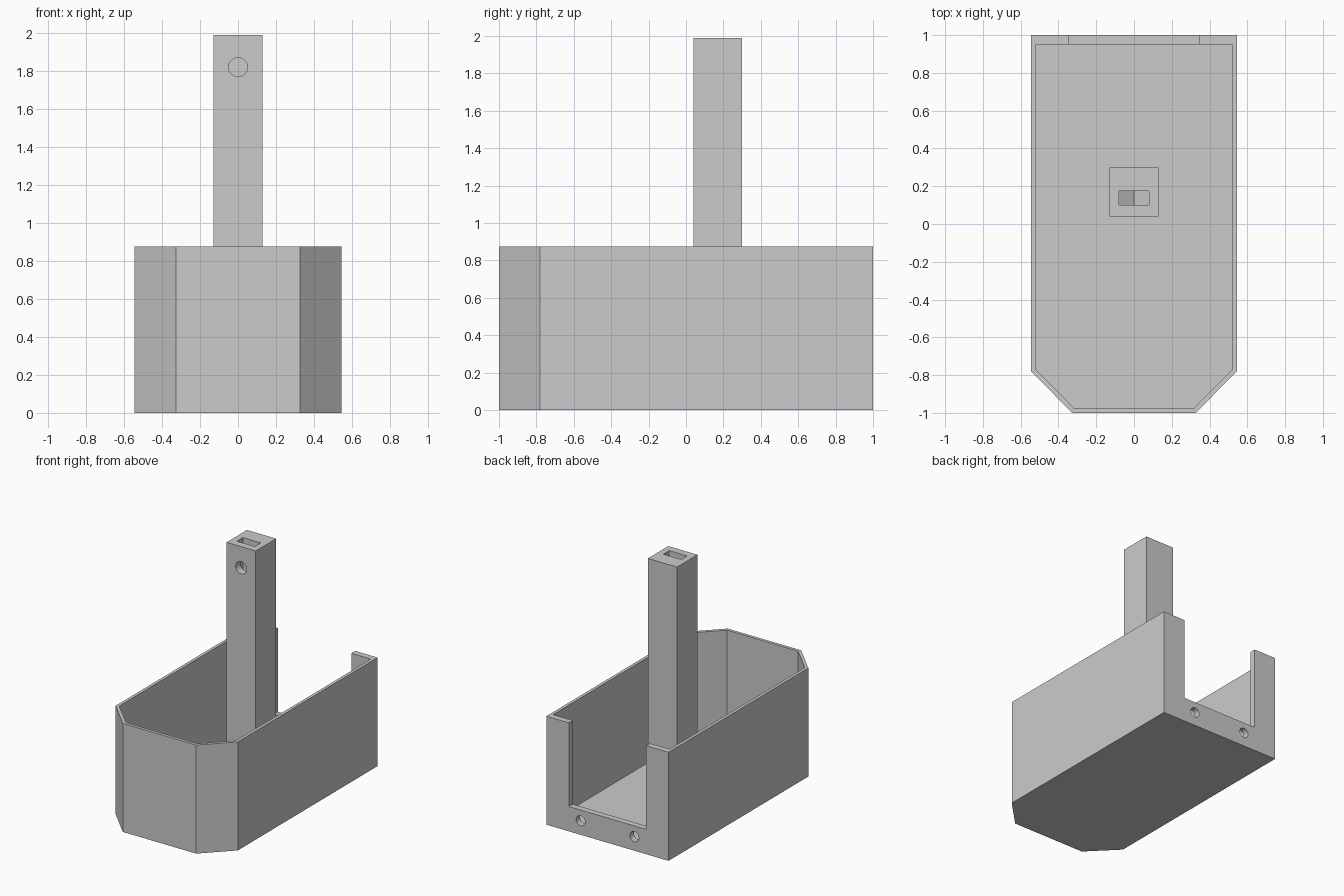
import bpy
import bmesh
from math import radians
from mathutils import Matrix, Vector

cube = bpy.data.objects.get("Cube")
if cube:
    bpy.data.objects.remove(cube, do_unlink=True)

# One plain grey for the whole model
GREY = (0.6, 0.6, 0.6, 1.0)
grey = bpy.data.materials.new("light_grey")
grey.use_nodes = True
grey.diffuse_color = GREY
grey.node_tree.nodes["Principled BSDF"].inputs["Base Color"].default_value = GREY


def add_object(name, bm):
    bmesh.ops.recalc_face_normals(bm, faces=bm.faces)
    mesh = bpy.data.meshes.new(name)
    bm.to_mesh(mesh)
    bm.free()
    mesh.materials.append(grey)
    obj = bpy.data.objects.new(name, mesh)
    bpy.context.collection.objects.link(obj)
    return obj


def prism(name, outline, depth):
    """Extrude a closed outline of 3D points along a vector."""
    bm = bmesh.new()
    face = bm.faces.new([bm.verts.new(p) for p in outline])
    new = bmesh.ops.extrude_face_region(bm, geom=[face])["geom"]
    verts = [g for g in new if isinstance(g, bmesh.types.BMVert)]
    bmesh.ops.translate(bm, verts=verts, vec=Vector(depth))
    return add_object(name, bm)


def box(name, x, y, z):
    outline = [(x[0], y[0], z[0]), (x[1], y[0], z[0]),
               (x[1], y[1], z[0]), (x[0], y[1], z[0])]
    return prism(name, outline, (0, 0, z[1] - z[0]))


def rod(name, x, z, y, radius):
    """Cylinder lying along y."""
    bm = bmesh.new()
    place = Matrix.Translation((x, sum(y) / 2, z)) @ Matrix.Rotation(radians(90), 4, "X")
    bmesh.ops.create_cone(bm, cap_ends=True, segments=32, radius1=radius,
                          radius2=radius, depth=y[1] - y[0], matrix=place)
    return add_object(name, bm)


def cut(obj, *cutters):
    """Subtract each cutter and discard it."""
    bpy.context.view_layer.objects.active = obj
    for cutter in cutters:
        cutter.hide_render = True
        mod = obj.modifiers.new("cut", "BOOLEAN")
        mod.operation = "DIFFERENCE"
        mod.solver = "EXACT"
        mod.object = cutter
        bpy.ops.object.modifier_apply(modifier=mod.name)
        bpy.data.objects.remove(cutter, do_unlink=True)


def tray_outline(side, nose, front, shoulder, back, z):
    right = [(-side, back, z), (-side, shoulder, z), (-nose, front, z)]
    return right + [(-x, y, h) for x, y, h in reversed(right)]


# Tray: chamfered front, thin walls and floor, thicker back wall
HEIGHT, FLOOR = 0.875, 0.025
tray = prism("tray", tray_outline(0.545, 0.327, -1, -0.78, 1, 0), (0, 0, HEIGHT))
cut(tray,
    prism("tray_cavity", tray_outline(0.52, 0.317, -0.975, -0.77, 0.95, FLOOR), (0, 0, 1)),
    box("back_opening", (-0.345, 0.345), (0.9, 1.1), (0.2, 1.1)),
    *[rod("back_hole", x, 0.113, (0.9, 1.1), 0.04) for x in (-0.24, 0.24)])

# Post: square column with a pointed slot in its top and a hole in its front
post = box("post", (-0.13, 0.13), (0.04, 0.3), (FLOOR, 1.99))
slot = [(-0.08, 0.1, 2.1), (-0.08, 0.1, 1.66), (0, 0.1, 1.61),
        (0.08, 0.1, 1.66), (0.08, 0.1, 2.1)]
cut(post,
    prism("post_slot", slot, (0, 0.075, 0)),
    rod("post_hole", 0, 1.82, (0, 0.14), 0.05))

# Smooth the hole walls, keep every edge crisp
for obj in (tray, post):
    bpy.ops.object.select_all(action="DESELECT")
    obj.select_set(True)
    bpy.context.view_layer.objects.active = obj
    bpy.ops.object.shade_smooth_by_angle(angle=radians(25))
